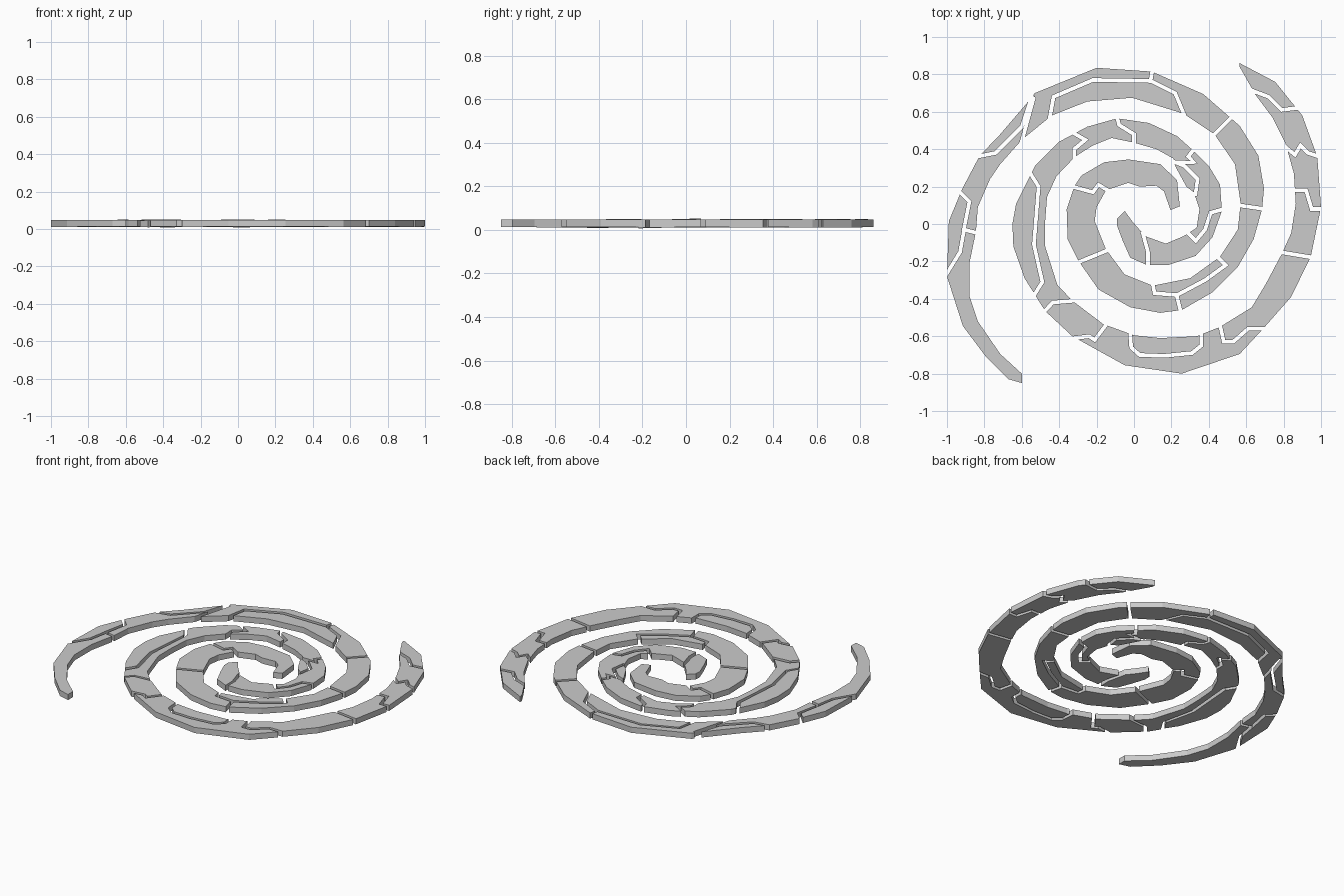
import bpy, bmesh, random
from mathutils import Vector

if "Cube" in bpy.data.objects:
    bpy.data.objects.remove(bpy.data.objects["Cube"])

random.seed(4)
BOTTOM, TOP, GAP = 0.012, 0.048, 0.02

# Spiral arm edges in hundredths, from the centre to the tip
A_OUT = [(-5, 7), (-9, 3), (-9, -1), (-6, -9), (-2, -18), (7, -22), (18, -22), (33, -17), (42, -7), (47, 7),
         (46, 21), (40, 31), (32, 39), (23, 47), (8, 54), (-9, 56.5), (-25, 52), (-40, 44), (-53, 31),
         (-63, 11), (-65, 0), (-64.5, -12), (-58.5, -29), (-47.5, -46.5), (-33, -60), (-5, -75.5),
         (25.5, -80), (56.5, -69.5), (69.5, -55.5), (84, -39), (94.5, -17.5), (100, 9), (98, 36),
         (90, 58), (75.5, 76), (56.5, 86)]
A_IN = [(-1, 1.5), (6, -6.5), (17, -10.5), (26.5, -6.5), (33.5, -2), (35, 8), (32, 17), (28, 20), (22, 31),
        (21, 35), (12, 40), (0, 43.5), (-12, 46), (-22, 42), (-31.5, 36), (-41.5, 25.5), (-46.5, 14.5),
        (-47.5, 1.5), (-47.5, -12), (-41, -32.5), (-33, -41), (-16.5, -53.5), (0, -59.5), (14, -61),
        (33.5, -60), (46, -55), (63, -44.5), (70.5, -32), (79, -16), (84, -5), (86.5, 11), (85.5, 27),
        (81, 43), (74, 57), (65, 69), (56.5, 84)]
B_OUT = [(24.5, 9.5), (23, 23.5), (14, 32), (-3, 34.5), (-16, 33), (-28, 26), (-32, 20), (-36, 8), (-35.5, -8),
         (-29.5, -20), (-19, -35), (-2, -44.5), (14, -47.5), (25.5, -46), (42, -36.5), (55.5, -23), (64, -8),
         (68.5, 8), (69.5, 19), (66.5, 36.5), (56.5, 52.5), (37, 69.5), (9.5, 81.5), (-20, 83.5), (-53, 70),
         (-56.5, 65.5), (-71.5, 48), (-82.5, 36.5), (-92, 18.5), (-99, 1.5), (-100, -28), (-91.5, -54.5),
         (-79.5, -70.5), (-67, -83), (-60, -85)]
B_IN = [(19.5, 7.5), (16, 17.5), (12, 20.5), (3, 20), (-3, 22), (-15, 18), (-20, 9), (-21, 1.5), (-15, -13.5),
        (-5, -27), (10, -33), (30, -29), (46, -17.5), (55.5, -3), (57, 11), (54, 32), (43, 48), (26.5, 59),
        (-1, 67.5), (-25, 65.5), (-44, 58), (-60, 45), (-71.5, 32), (-77, 24), (-83.5, 9), (-84.5, -4),
        (-88, -21), (-88, -38.5), (-83.5, -52), (-71.5, -69.5), (-60, -80)]

# Crack centre lines, in hundredths
A_CRACKS = [
    [(5, -6), (7.5, -15), (7.5, -23)],
    [(29, -5), (33, -9), (38, -3), (41, 6), (48, 8)],
    [(22, 33), (27, 31), (34, 24), (33, 17)],
    [(32, 40), (29, 36), (32, 33), (20, 33)],
    [(-9, 57), (-8, 53), (0, 48), (0, 43)],
    [(-33, 49), (-26, 45), (-32, 40), (-32, 35)],
    [(-56, 28), (-51, 20), (-53.5, -11), (-49, -31), (-54, -39)],
    [(-49, -48), (-43.5, -42), (-32, -41)],
    [(-32, -61), (-24, -60), (-21, -62), (-15, -54)],
    [(-2, -59), (-1.5, -66), (3, -70), (16, -70.5), (31, -69), (36, -65), (36, -58)],
    [(46, -54), (48, -63), (53, -63), (61, -56), (69, -56)],
    [(78, -15), (96, -18)],
    [(85, 18), (92, 18), (95, 8), (101, 8)],
    [(80, 42), (86, 37), (89, 42), (93, 38), (99, 36)],
    [(64, 71), (72, 68), (79, 61), (87, 62)],
]
B_CRACKS = [
    [(-33, 20), (-22, 17), (-19, 21), (-14, 18)],
    [(-31, -21), (-14, -14)],
    [(10, -32), (11, -37), (23, -38), (38, -30), (49, -22), (44, -17)],
    [(23, -39), (25, -47)],
    [(56, 10), (70, 8)],
    [(42, 47), (52, 57)],
    [(-45, 57), (-43, 68), (-22, 77), (9, 76.5), (22, 70), (27, 58)],
    [(9, 77.5), (10, 83)],
    [(-84, 36), (-74, 38), (-60, 52), (-55, 67)],
    [(-54, 66), (-60, 44)],
    [(-94, 18), (-88, 12), (-91, -3), (-83, -5)],
    [(-91, -4), (-93, -15), (-101, -28)],
]


def add_prism(bm, outline, z0, z1):
    low = [bm.verts.new((p[0], p[1], z0)) for p in outline]
    high = [bm.verts.new((p[0], p[1], z1)) for p in outline]
    faces = [bm.faces.new(low), bm.faces.new(high)]
    n = len(outline)
    for i in range(n):
        j = (i + 1) % n
        faces.append(bm.faces.new((low[i], low[j], high[j], high[i])))
    bmesh.ops.recalc_face_normals(bm, faces=faces)


def ribbon(points):
    """Mitred constant-width strip around a polyline, slightly extended at both ends."""
    p = [Vector(q) / 100 for q in points]
    p[0] += (p[0] - p[1]).normalized() * 0.02
    p[-1] += (p[-1] - p[-2]).normalized() * 0.02
    left, right = [], []
    for i, c in enumerate(p):
        a = (c - p[i - 1]).normalized() if i else (p[1] - c).normalized()
        b = (p[i + 1] - c).normalized() if i < len(p) - 1 else a
        na, nb = Vector((-a.y, a.x)), Vector((-b.y, b.x))
        m = (na + nb).normalized()
        off = m * (GAP / 2 / max(0.5, m.dot(na)))
        left.append(c + off)
        right.append(c - off)
    return left + right[::-1]


def make_object(name, bm):
    mesh = bpy.data.meshes.new(name)
    bm.to_mesh(mesh)
    bm.free()
    ob = bpy.data.objects.new(name, mesh)
    bpy.context.collection.objects.link(ob)
    return ob


def islands(bm):
    todo = set(bm.verts)
    while todo:
        stack, group = [todo.pop()], []
        while stack:
            v = stack.pop()
            group.append(v)
            for e in v.link_edges:
                w = e.other_vert(v)
                if w in todo:
                    todo.remove(w)
                    stack.append(w)
        yield group


def build_arm(name, outer, inner, cracks):
    # Solid spiral arm
    bm = bmesh.new()
    add_prism(bm, [Vector(q) / 100 for q in outer + inner[::-1]], BOTTOM, TOP)
    arm = make_object(name, bm)
    # Crack cutters
    for crack in cracks:
        bm = bmesh.new()
        add_prism(bm, ribbon(crack), -0.1, 0.15)
        cutter = make_object(name + "_crack_cutter", bm)
        cutter.hide_render = True
        mod = arm.modifiers.new("crack", 'BOOLEAN')
        mod.operation, mod.solver, mod.object = 'DIFFERENCE', 'EXACT', cutter
    dg = bpy.context.evaluated_depsgraph_get()
    mesh = bpy.data.meshes.new_from_object(arm.evaluated_get(dg))
    for mod in list(arm.modifiers):
        bpy.data.objects.remove(mod.object)
    arm.modifiers.clear()
    # Each broken slab leans very slightly
    bm = bmesh.new()
    bm.from_mesh(mesh)
    for group in islands(bm):
        mid = sum((v.co for v in group), Vector()) / len(group)
        gx, gy = random.uniform(-0.006, 0.006), random.uniform(-0.006, 0.006)
        if mid.length < 0.2:
            gx, gy = (-0.015, 0.025) if name.startswith("first") else (-0.015, 0.015)
        for v in group:
            v.co.z += (v.co.x - mid.x) * gx + (v.co.y - mid.y) * gy
    bm.to_mesh(mesh)
    bm.free()
    arm.data = mesh


build_arm("first_spiral_arm", A_OUT, A_IN, A_CRACKS)
build_arm("second_spiral_arm", B_OUT, B_IN, B_CRACKS)
